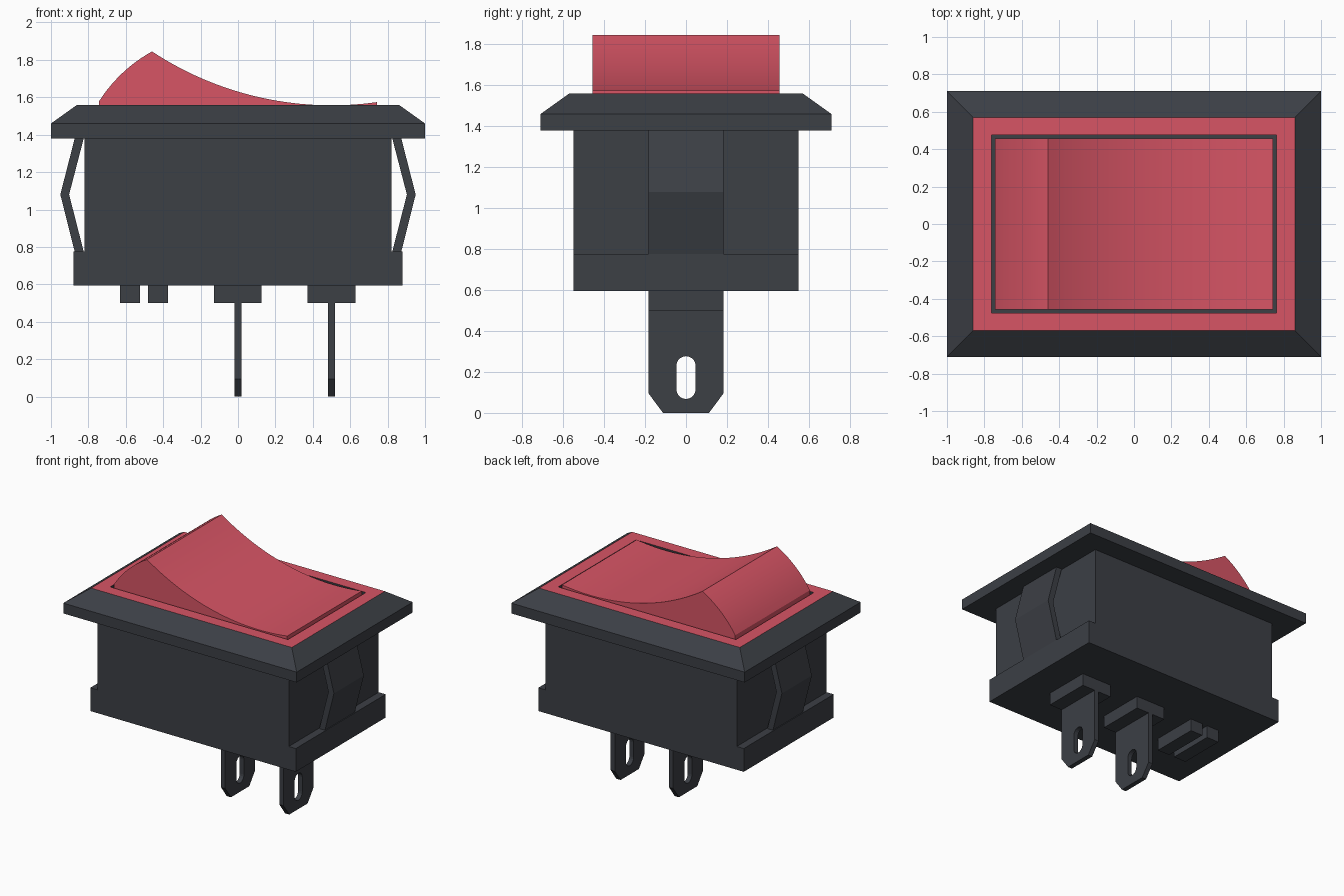
import bpy, bmesh, math
from mathutils import Vector

if "Cube" in bpy.data.objects:
    bpy.data.objects.remove(bpy.data.objects["Cube"])


def material(name, rgb):
    m = bpy.data.materials.new(name)
    m.diffuse_color = (*rgb, 1)
    m.use_nodes = True
    m.node_tree.nodes["Principled BSDF"].inputs["Base Color"].default_value = m.diffuse_color
    return m


DARK = material("dark_plastic", (0.045, 0.05, 0.06))
RED = material("red_plastic", (0.68, 0.09, 0.13))


def finish(name, bm, mats):
    bmesh.ops.recalc_face_normals(bm, faces=bm.faces)
    me = bpy.data.meshes.new(name)
    bm.to_mesh(me)
    bm.free()
    for m in mats:
        me.materials.append(m)
    ob = bpy.data.objects.new(name, me)
    bpy.context.collection.objects.link(ob)
    return ob


def rect_loft(name, rings, mats=(DARK,), coloured=()):
    """Stack of rectangles (half x, half y, z), capped at both ends."""
    bm = bmesh.new()
    loops = [[bm.verts.new((sx * x, sy * y, z)) for sx, sy in
              ((-1, -1), (1, -1), (1, 1), (-1, 1))] for x, y, z in rings]
    for n, (a, b) in enumerate(zip(loops, loops[1:])):
        for i in range(4):
            j = (i + 1) % 4
            f = bm.faces.new((a[i], a[j], b[j], b[i]))
            f.material_index = int(n in coloured)
    bm.faces.new(loops[0])
    bm.faces.new(loops[-1])
    return finish(name, bm, mats)


def prism(name, pts, half_y, mat=DARK):
    """Extrude an x-z profile along y."""
    bm = bmesh.new()
    face = bm.faces.new([bm.verts.new((x, -half_y, z)) for x, z in pts])
    ext = bmesh.ops.extrude_face_region(bm, geom=[face])
    verts = [v for v in ext["geom"] if isinstance(v, bmesh.types.BMVert)]
    bmesh.ops.translate(bm, verts=verts, vec=(0, 2 * half_y, 0))
    return finish(name, bm, [mat])


def arc(cx, cz, r, a0, a1, n):
    return [(cx + r * math.cos(a0 + (a1 - a0) * i / n),
             cz + r * math.sin(a0 + (a1 - a0) * i / n)) for i in range(n + 1)]


# Bezel with sloped rim, red top face and a groove around the rocker
rect_loft("bezel", [(1, 0.71, 1.38), (1, 0.71, 1.46), (0.86, 0.57, 1.56),
                    (0.762, 0.477, 1.56), (0.762, 0.477, 1.42)],
          (DARK, RED), coloured=(2,))

# Housing with wider foot
rect_loft("housing", [(0.88, 0.55, 0.595), (0.88, 0.55, 0.775),
                      (0.82, 0.55, 0.775), (0.82, 0.55, 1.38)])

# Rocker: convex raised end, then a long concave sweep
peak, end = Vector((-0.46, 1.845)), Vector((-0.742, 1.58))
chord = peak - end
sag = 0.024
radius = (chord.length ** 2 / 4 + sag ** 2) / (2 * sag)
normal = Vector((-chord.y, chord.x)).normalized()
c = (peak + end) / 2 - normal * (radius - sag)
angle = lambda p: math.atan2(p.y - c.y, p.x - c.x)
profile = arc(c.x, c.y, radius, angle(end), angle(peak), 10)
R = 1.744
a0 = -math.pi / 2 - math.asin(0.96 / R)
a1 = -math.pi / 2 + math.asin(0.242 / R)
profile += arc(0.5, 1.557 + R, R, a0, a1, 28)[1:]
profile += [(0.742, 1.42), (-0.742, 1.42)]
rocker = prism("rocker", profile, 0.457, RED)
bpy.context.view_layer.objects.active = rocker
rocker.select_set(True)
bpy.ops.object.shade_smooth_by_angle(angle=math.radians(25))
rocker.select_set(False)

# Bent spring clips on both ends
for side, s in (("left", -1), ("right", 1)):
    prism(side + "_clip", [(s * x, z) for x, z in (
        (0.825, 1.38), (0.873, 1.38), (0.95, 1.08), (0.873, 0.775),
        (0.825, 0.775), (0.903, 1.08))], 0.183)

# Terminal bosses under the housing (the left one is an empty slot)
for i, (x0, x1) in enumerate(((-0.63, -0.525), (-0.48, -0.375), (-0.127, 0.125),
                              (0.372, 0.482), (0.518, 0.628))):
    prism(f"boss_{i + 1}", [(x0, 0.5), (x1, 0.5), (x1, 0.6), (x0, 0.6)], 0.183)

# Blade terminals: chamfered plate with a rounded slot
curve = bpy.data.curves.new("terminal", "CURVE")
curve.dimensions = "2D"
curve.fill_mode = "BOTH"
curve.extrude = 0.018
outline = [(-0.183, 0.6), (-0.183, 0.095), (-0.112, 0), (0.112, 0),
           (0.183, 0.095), (0.183, 0.6)]
slot = arc(0, 0.23, 0.047, 0, math.pi, 10) + arc(0, 0.115, 0.047, math.pi, 2 * math.pi, 10)
for pts in (outline, slot):
    sp = curve.splines.new("POLY")
    sp.points.add(len(pts) - 1)
    for p, (x, y) in zip(sp.points, pts):
        p.co = (x, y, 0, 1)
    sp.use_cyclic_u = True
curve.materials.append(DARK)
first = bpy.data.objects.new("middle_terminal", curve)
bpy.context.collection.objects.link(first)
first.rotation_euler = (math.pi / 2, 0, math.pi / 2)
bpy.context.view_layer.objects.active = first
first.select_set(True)
bpy.ops.object.convert(target="MESH")
first = bpy.context.view_layer.objects.active
for poly in first.data.polygons:
    poly.use_smooth = False
second = first.copy()
second.name = "right_terminal"
second.location.x = 0.5
bpy.context.collection.objects.link(second)
